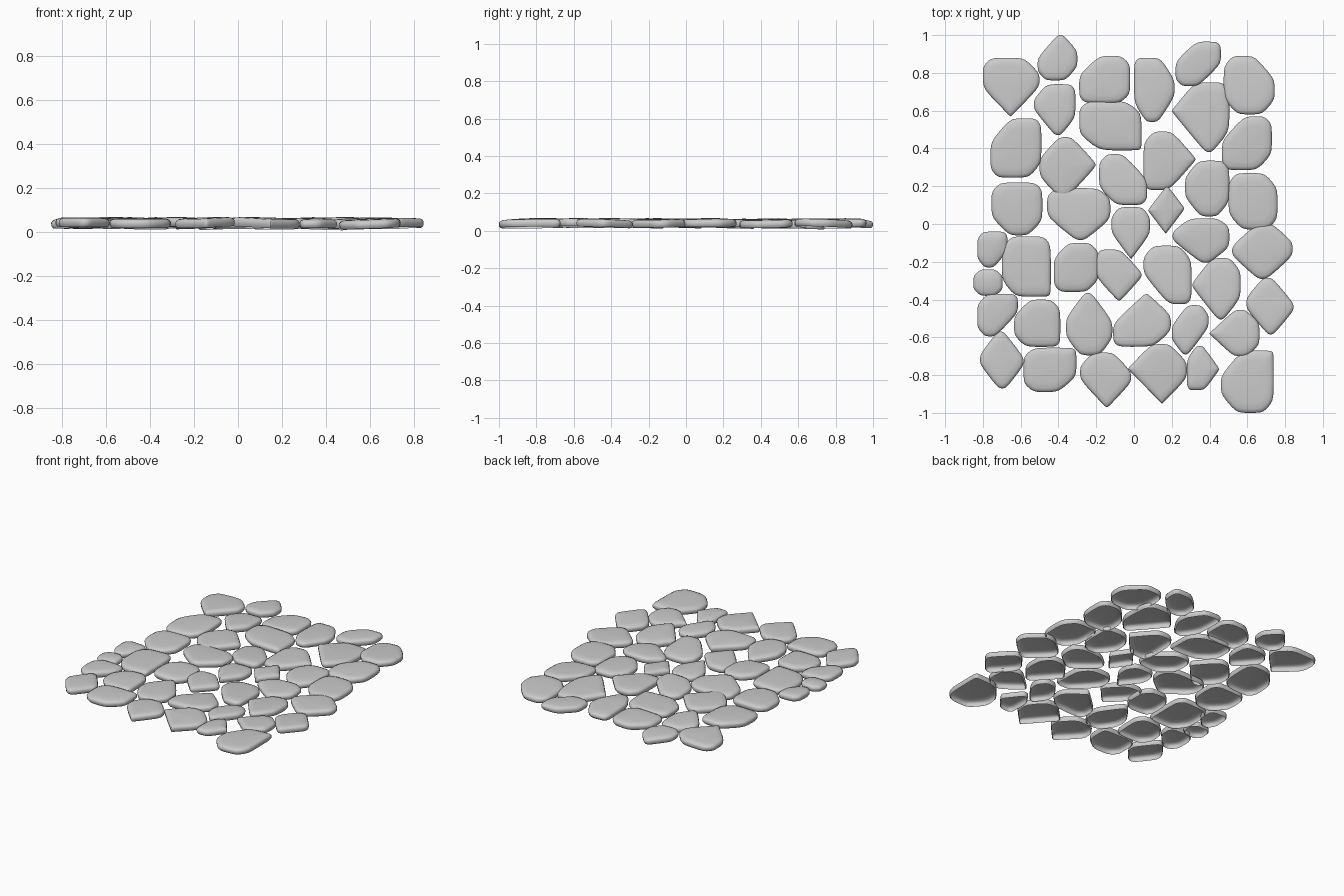
import bpy, bmesh, math, random
from mathutils import Vector, Matrix

random.seed(7)
count = 0


def soften(pts, ratio):
    """Cut every corner of a closed outline once."""
    out = []
    for a, b in zip(pts, pts[1:] + pts[:1]):
        out += [a.lerp(b, ratio), a.lerp(b, 1 - ratio)]
    return out


def stone(x0, x1, y0, y1, bl=.25, br=.25, tr=.25, tl=.25):
    """Paving stone: a box outline with four trimmed corners, domed, open below."""
    global count
    count += 1
    w, h = x1 - x0, y1 - y0
    c = Vector(((x0 + x1) / 2, (y0 + y1) / 2))
    outline = [Vector(p) - c for p in (
        (x0 + bl * w, y0), (x1 - br * w, y0), (x1, y0 + br * h), (x1, y1 - tr * h),
        (x1 - tr * w, y1), (x0 + tl * w, y1), (x0, y1 - tl * h), (x0, y0 + bl * h))]
    outline = soften(soften(outline, .17), .25)
    mid = sum(outline, Vector((0, 0))) / len(outline)
    half = min(w, h) / 2

    # stacked rings: lower rim, side, rounded shoulder, top
    bm = bmesh.new()
    rings = []
    for inset, z in ((.008, -.021), (.001, -.011), (0, .004),
                     (.005, .013), (.017, .019), (.045, .0215)):
        k = 1 - inset / half
        rings.append([bm.verts.new((*(mid + (p - mid) * k), z)) for p in outline])
    n = len(outline)
    for lo, hi in zip(rings, rings[1:]):
        for i in range(n):
            j = (i + 1) % n
            bm.faces.new((lo[i], lo[j], hi[j], hi[i]))
    peak = bm.verts.new((mid.x, mid.y, .024))
    for i in range(n):
        bm.faces.new((rings[-1][i], rings[-1][(i + 1) % n], peak))
    bmesh.ops.remove_doubles(bm, verts=bm.verts, dist=1e-5)
    for f in bm.faces:
        f.smooth = True

    # slight uneven laying
    tilt = Matrix.Rotation(math.radians(random.uniform(-2.5, 2.5)), 4, 'X') \
        @ Matrix.Rotation(math.radians(random.uniform(-2.5, 2.5)), 4, 'Y')
    bm.transform(tilt)
    me = bpy.data.meshes.new("paving_stone")
    bm.to_mesh(me)
    bm.free()
    ob = bpy.data.objects.new(f"paving_stone_{count:02d}", me)
    ob.location = (c.x, c.y, .04 + random.uniform(-.003, .003))
    bpy.context.collection.objects.link(ob)


# back courses: extents, then corner trims (front-left, front-right, back-right, back-left)
stone(-.80, -.50, .57, .88, .48, .50, .27, .15)
stone(-.51, -.30, .76, 1.0, .20, .30, .35, .50)
stone(-.53, -.31, .47, .74, .50, .35, .12, .30)
stone(-.29, -.02, .64, .89, .13, .20, .18, .40)
stone(-.29, .04, .39, .65, .33, .05, .25, .15)
stone(.0, .215, .54, .88, .30, .40, .35, .10)
stone(.22, .46, .73, .965, .15, .50, .10, .45)
stone(.20, .505, .38, .75, .58, .30, .12, .40)
stone(.475, .745, .58, .89, .27, .25, .40, .18)
# middle-back courses
stone(-.76, -.49, .245, .56, .15, .25, .12, .40)
stone(-.50, -.205, .14, .46, .35, .50, .42, .35)
stone(-.185, .07, .10, .37, .35, .12, .50, .17)
stone(.05, .325, .18, .49, .10, .50, .45, .20)
stone(.27, .505, .04, .335, .35, .27, .15, .30)
stone(.465, .73, .285, .57, .13, .30, .15, .45)
stone(.50, .76, -.03, .27, .28, .20, .27, .17)
stone(-.755, -.485, -.06, .22, .35, .28, .15, .18)
stone(-.46, -.125, -.085, .19, .45, .40, .20, .15)
stone(-.12, .085, -.185, .09, .50, .48, .20, .20)
stone(.075, .265, -.05, .20, .48, .50, .45, .50)
stone(.205, .505, -.205, .03, .50, .35, .20, .30)
stone(.52, .84, -.29, .0, .42, .42, .33, .40)
# middle-front courses
stone(-.83, -.67, -.23, -.04, .25, .45, .12, .20)
stone(-.70, -.44, -.385, -.065, .28, .06, .15, .20)
stone(-.425, -.185, -.36, -.10, .15, .27, .20, .32)
stone(-.205, .04, -.405, -.135, .48, .45, .45, .13)
stone(.05, .305, -.425, -.115, .52, .10, .25, .20)
stone(.31, .565, -.505, -.18, .52, .35, .22, .40)
stone(.595, .845, -.585, -.285, .45, .42, .45, .35)
stone(-.85, -.695, -.38, -.24)
stone(-.83, -.615, -.595, -.37, .20, .55, .10, .25)
stone(-.635, -.39, -.65, -.40, .25, .10, .20, .35)
stone(-.36, -.115, -.695, -.365, .30, .27, .45, .40)
stone(-.11, .195, -.65, -.37, .10, .30, .40, .55)
stone(.20, .395, -.69, -.43, .30, .55, .20, .42)
stone(.40, .665, -.70, -.455, .48, .25, .28, .50)
# front course
stone(-.815, -.585, -.87, -.57, .42, .40, .45, .40)
stone(-.585, -.305, -.89, -.655, .20, .35, .08, .20)
stone(-.285, -.015, -.97, -.68, .50, .45, .35, .25)
stone(-.03, .28, -.95, -.635, .57, .42, .30, .40)
stone(.28, .45, -.88, -.645, .10, .45, .50, .30)
stone(.46, .74, -1.0, -.67, .30, .20, .05, .40)
